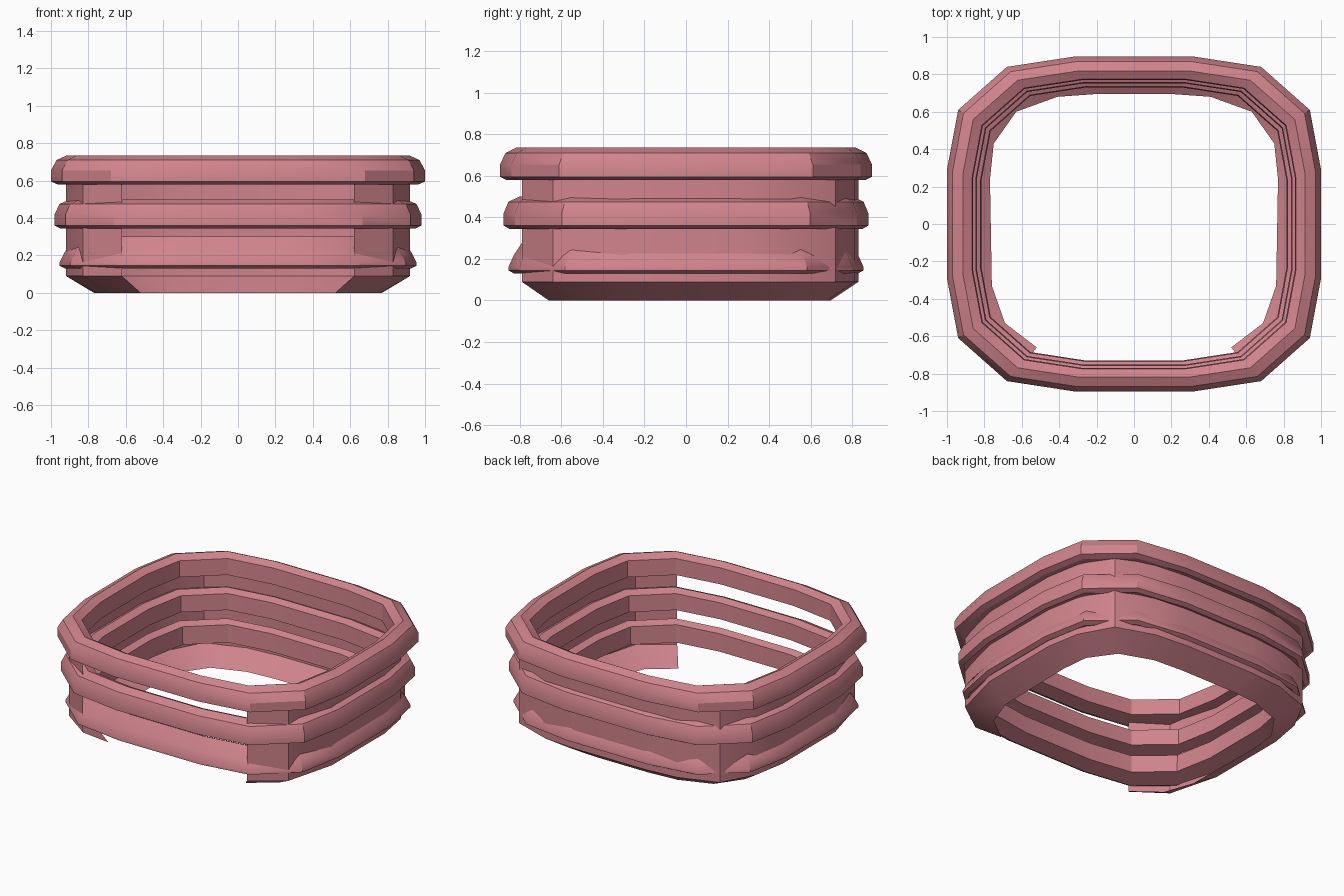
import bpy, bmesh, math

if "Cube" in bpy.data.objects:
    bpy.data.objects.remove(bpy.data.objects["Cube"], do_unlink=True)

# One dusty pink for everything
pink = bpy.data.materials.new("dusty_pink")
pink.use_nodes = True
colour = (0.63, 0.23, 0.26, 1)
pink.diffuse_color = colour
pink.node_tree.nodes["Principled BSDF"].inputs["Base Color"].default_value = colour


def mirrored(half):
    """Path running from the right end, around the back, to the left end."""
    return [(-x, y) for x, y in reversed(half)] + list(half)


def loft(name, loops, close_path, close_section):
    """Skin neighbouring loops with quads, optionally closing either direction."""
    bm = bmesh.new()
    grid = [[bm.verts.new(p) for p in loop] for loop in loops]
    rows, cols = len(grid), len(grid[0])
    for i in range(rows if close_section else rows - 1):
        a, b = grid[i], grid[(i + 1) % rows]
        for j in range(cols if close_path else cols - 1):
            k = (j + 1) % cols
            bm.faces.new((a[j], b[j], b[k], a[k]))
    bmesh.ops.recalc_face_normals(bm, faces=bm.faces)
    mesh = bpy.data.meshes.new(name)
    bm.to_mesh(mesh)
    bm.free()
    mesh.materials.append(pink)
    obj = bpy.data.objects.new(name, mesh)
    bpy.context.collection.objects.link(obj)
    bpy.ops.object.select_all(action="DESELECT")
    obj.select_set(True)
    bpy.context.view_layer.objects.active = obj
    bpy.ops.object.shade_smooth_by_angle(angle=math.radians(30))
    return obj


# Rings: a rounded-square plan swept by a (scale, height) section
quarter = [(0.32, 0.895), (0.68, 0.84), (0.94, 0.61), (1.0, 0.29)]
plan = mirrored(quarter + [(x, -y) for x, y in reversed(quarter)])
sections = {
    "top_ring": [(0.965, 0.58), (1.0, 0.595), (1.0, 0.655), (0.97, 0.71),
                 (0.915, 0.735), (0.865, 0.71), (0.86, 0.60)],
    "middle_ring": [(0.95, 0.345), (0.98, 0.36), (0.98, 0.42), (0.955, 0.475),
                    (0.895, 0.50), (0.845, 0.48), (0.84, 0.37)],
    "lower_ring": [(0.925, 0.13), (0.955, 0.145), (0.955, 0.16), (0.925, 0.22),
                   (0.865, 0.30), (0.82, 0.28), (0.815, 0.16)],
}
for name, section in sections.items():
    loft(name, [[(x * s, y * s, z) for x, y in plan] for s, z in section], True, True)

# Wall: a sheet around sides and back, open at the front, tapering in at the base
wall = mirrored([(0.26, 0.83), (0.50, 0.81), (0.76, 0.72), (0.88, 0.50),
                 (0.92, 0.27), (0.92, -0.30), (0.83, -0.64), (0.62, -0.79)])
base = mirrored([(0.20, 0.695), (0.41, 0.68), (0.63, 0.60), (0.75, 0.43),
                 (0.77, 0.24), (0.76, -0.33), (0.69, -0.53), (0.52, -0.66)])
levels = [(base, 0.0), (wall, 0.09), (wall, 0.65)]
loft("side_wall", [[(x, y, z) for x, y in path] for path, z in levels], False, False)
